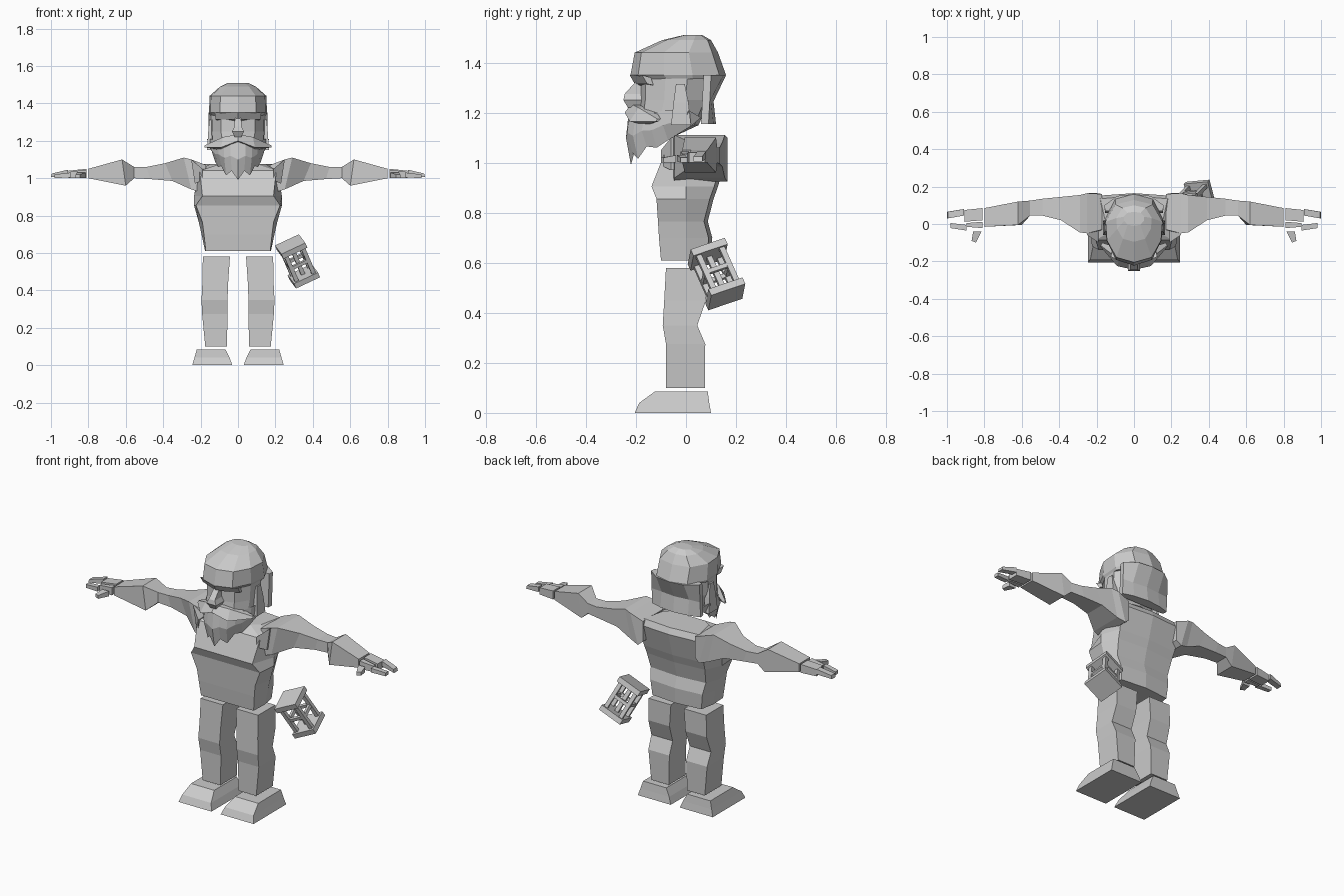
import bpy, bmesh, math
from mathutils import Vector, Matrix

grey = bpy.data.materials.new("plain_grey")
grey.diffuse_color = (0.6, 0.6, 0.6, 1)


def finish(name, bm, mirror=False):
    bmesh.ops.remove_doubles(bm, verts=bm.verts, dist=0.0005)
    bmesh.ops.recalc_face_normals(bm, faces=bm.faces)
    me = bpy.data.meshes.new(name)
    bm.to_mesh(me)
    bm.free()
    me.materials.append(grey)
    ob = bpy.data.objects.new(name, me)
    bpy.context.collection.objects.link(ob)
    if mirror:
        ob.modifiers.new("mirror", 'MIRROR').use_mirror_merge = False
    return ob


def loft(name, rings, mirror=False):
    """Skin a list of equal-length point rings and cap both ends."""
    bm = bmesh.new()
    rows = [[bm.verts.new(p) for p in r] for r in rings]
    n = len(rows[0])
    for a, b in zip(rows, rows[1:]):
        for i in range(n):
            j = (i + 1) % n
            bm.faces.new((a[i], a[j], b[j], b[i]))
    bm.faces.new(rows[0])
    bm.faces.new(rows[-1])
    return finish(name, bm, mirror)


def sym(half):
    """Complete half a ring (front to back, x >= 0) across x = 0."""
    return half + [(-x, y, z) for x, y, z in reversed(half) if x > 0]


def rect_z(z, x0, x1, y0, y1):
    return [(x0, y0, z), (x1, y0, z), (x1, y1, z), (x0, y1, z)]


def rect_x(xt, xb, y0, y1, z0, z1):
    return [(xb, y0, z0), (xb, y1, z0), (xt, y1, z1), (xt, y0, z1)]


# torso: z, front half width, side half width, back half width, front y, back y
torso = [(.61, .172, .176, .16, -.10, .10), (.70, .182, .195, .17, -.108, .105),
         (.765, .19, .21, .18, -.112, .087), (.855, .225, .235, .19, -.118, .11),
         (.905, .19, .235, .195, -.138, .128), (1.04, .205, .21, .21, -.085, .165),
         (1.075, .10, .15, .18, -.03, .15)]
loft("torso", [sym([(0, f, z), (a, f, z), (w, 0, z), (b, k - .015, z), (0, k, z)])
               for z, a, w, b, f, k in torso])

# arms: top x, bottom x, y range, z range
arm = [(.17, .17, -.03, .16, .95, 1.07), (.25, .20, -.05, .165, .925, 1.10),
       (.29, .25, -.045, .155, .94, 1.11), (.39, .35, .02, .145, .985, 1.08),
       (.49, .47, .045, .135, .995, 1.06), (.555, .555, .045, .125, 1.0, 1.06),
       (.62, .60, -.005, .12, .96, 1.10), (.80, .80, -.015, .085, 1.0, 1.05)]
loft("arm", [rect_x(*s) for s in arm], True)

# shoulder straps on the front of the chest
loft("shoulder_strap", [rect_x(.19, .19, -.10, -.04, .99, 1.05),
                        rect_x(.25, .23, -.06, .0, .97, 1.10)], True)

# hands
loft("palm", [rect_x(.81, .81, .02, .085, 1.0, 1.05),
              rect_x(.905, .905, .012, .075, 1.0, 1.04)], True)
loft("side_palm", [rect_x(.81, .81, -.022, .012, 1.0, 1.045),
                   rect_x(.895, .895, -.015, .005, 1.0, 1.035)], True)
loft("outer_finger", [rect_x(.91, .91, .045, .08, 1.015, 1.045),
                      rect_x(.995, 1.0, .03, .065, 1.005, 1.025)], True)
loft("inner_finger", [rect_x(.895, .895, -.035, -.005, 1.005, 1.03),
                      rect_x(.98, .98, -.022, .005, 1.0, 1.02)], True)
loft("thumb", [[(.815, -.04, 1.0), (.86, -.04, 1.0), (.86, -.04, 1.03), (.815, -.04, 1.03)],
               [(.845, -.10, 1.0), (.868, -.09, 1.0), (.868, -.09, 1.02), (.845, -.10, 1.02)]], True)

# legs and feet
leg = [(.58, .043, .188, -.08, .08), (.45, .052, .19, -.087, .08),
       (.35, .056, .195, -.093, .045), (.275, .055, .192, -.08, .077),
       (.10, .06, .175, -.08, .075)]
loft("leg", [rect_z(*s) for s in leg], True)
loft("foot", [rect_z(0, .03, .245, -.205, .10), rect_z(.04, .045, .233, -.187, .093),
              rect_z(.085, .068, .22, -.125, .087)], True)


# head
def head_ring(z, w, f, b):
    d = b - f
    return sym([(0, f, z), (.62 * w, f + .08 * d, z), (.95 * w, f + .35 * d, z),
                (w, f + .65 * d, z), (.65 * w, f + .93 * d, z), (0, b, z)])


loft("face", [head_ring(*r) for r in [(1.085, .09, -.18, -.09), (1.15, .14, -.195, .05),
                                      (1.25, .145, -.185, .095), (1.35, .148, -.185, .11)]])
loft("hair_cap", [head_ring(*r) for r in [(1.335, .148, -.20, .15), (1.35, .155, -.222, .16),
                                          (1.44, .152, -.205, .128), (1.49, .095, -.095, .10),
                                          (1.51, .055, -.01, .065)]])
# hair hanging down the back of the head
loft("back_hair", [sym([(0, f, z), (.155, f, z), (.158, f + .03, z), (.09, b - .01, z), (0, b, z)])
                   for z, f, b in [(1.155, .06, .12), (1.245, .065, .11), (1.35, .07, .16)]])
# brow ridge
loft("brow", [[(0, -.18, 1.30), (0, -.19, 1.34), (0, -.225, 1.35), (0, -.205, 1.315)],
              [(.115, -.13, 1.31), (.115, -.14, 1.34), (.125, -.175, 1.35), (.12, -.155, 1.315)]], True)
loft("sideburn", [rect_z(1.15, .13, .165, -.06, .02), rect_z(1.24, .13, .16, -.05, .01),
                  rect_z(1.315, .13, .153, -.04, -.005)], True)
# nose
loft("nose", [rect_z(1.325, -.016, .016, -.20, -.16), rect_z(1.275, -.02, .02, -.245, -.17),
              rect_z(1.25, -.032, .032, -.25, -.17), rect_z(1.22, -.018, .018, -.232, -.17)])
# moustache
loft("moustache", [[(0, -.245, 1.20), (0, -.22, 1.235), (0, -.17, 1.23), (0, -.19, 1.18)],
                   [(.09, -.225, 1.165), (.08, -.19, 1.22), (.08, -.13, 1.22), (.09, -.16, 1.15)],
                   [(.18, -.12, 1.165), (.178, -.115, 1.175), (.17, -.10, 1.175), (.175, -.11, 1.165)]], True)

# beard: x, y, top z, bottom z around the jaw, with pointed locks
beard = [(0, -.228, 1.21, .99), (.04, -.222, 1.2, 1.04), (.075, -.20, 1.2, 1.015),
         (.105, -.165, 1.19, 1.065), (.125, -.125, 1.2, 1.06), (.145, -.08, 1.21, 1.09),
         (.165, .01, 1.21, 1.145)]
loft("beard", [[(x, y, t), (x * .98, y - .012, (t + b) / 2), (x * .85, y + .008, b),
                (x * .75, y + .05, t - .03)] for x, y, t, b in beard], True)

# lantern: boxes in a tilted frame, merged in one mesh
u = Vector((.128, .012, .06)).normalized()
down = Vector((.362, .38, -.851))
down = (down - u * down.dot(u)).normalized()
v = (-down).cross(u)
frame = Matrix.Translation((.318, .122, .555)) @ Matrix((u, v, -down)).transposed().to_4x4()
bm = bmesh.new()


def bar(c, s):
    m = frame @ Matrix.Translation(c) @ Matrix.Diagonal((*s, 1))
    bmesh.ops.create_cube(bm, size=1, matrix=m)


bar((0, 0, .093), (.142, .148, .03))
bar((0, 0, -.093), (.142, .148, .03))
for s in (-1, 1):
    bar((s * .05, 0, 0), (.018, .12, .018))
    bar((0, s * .05, 0), (.12, .018, .018))
    for t in (-1, 1):
        bar((s * .05, t * .05, 0), (.022, .022, .17))
bar((0, 0, 0), (.022, .022, .17))
finish("lantern", bm)
